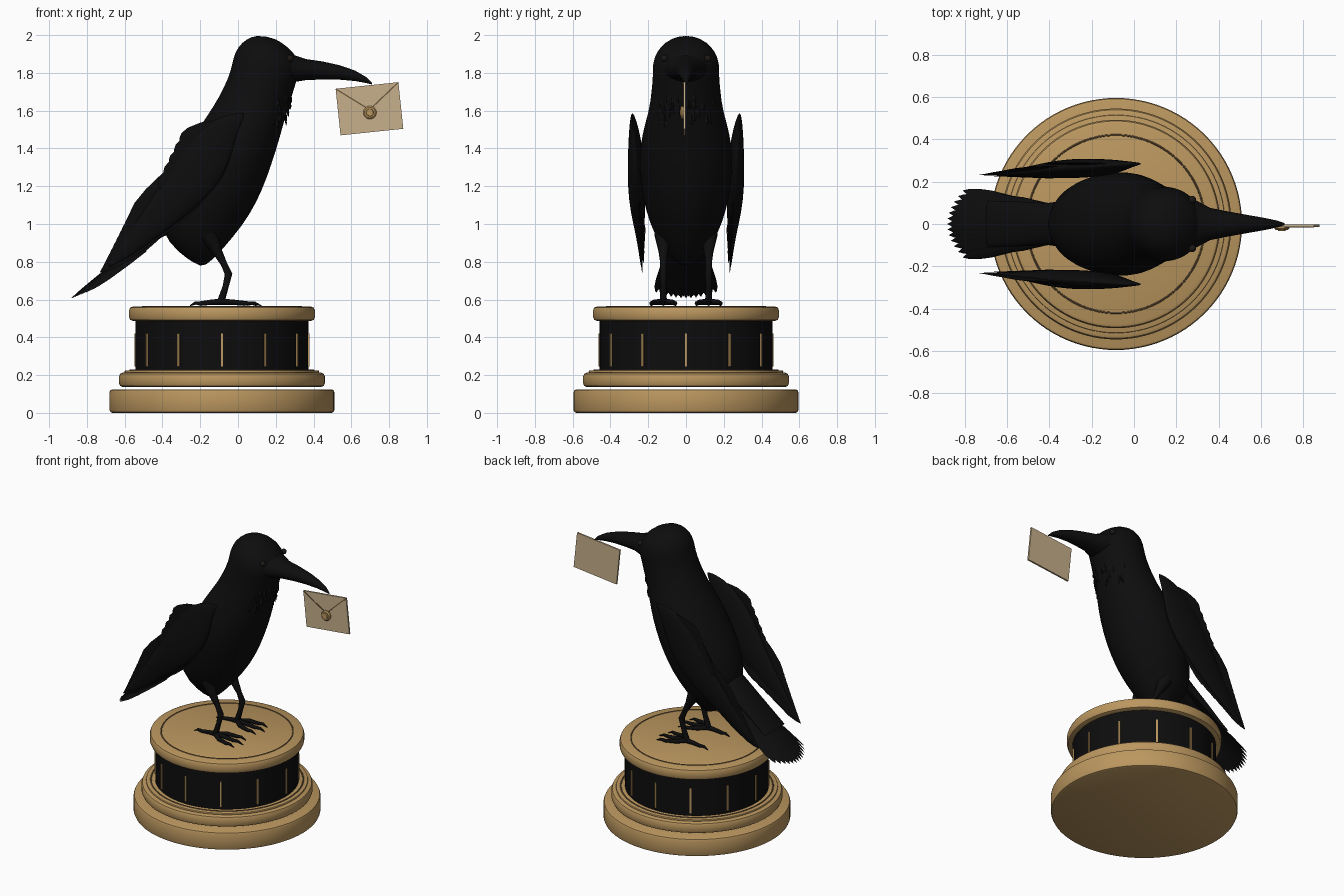
import bpy, bmesh, math, random
from mathutils import Vector, Matrix

if "Cube" in bpy.data.objects:
    bpy.data.objects.remove(bpy.data.objects["Cube"])

random.seed(4)
V = Vector
CX = -0.085  # plinth centre


def mat(name, c):
    m = bpy.data.materials.new(name)
    m.diffuse_color = (*c, 1)
    m.use_nodes = True
    m.node_tree.nodes["Principled BSDF"].inputs["Base Color"].default_value = m.diffuse_color
    return m


BLACK = mat("feather black", (0.004, 0.004, 0.0045))
GOLD = mat("antique gold", (0.50, 0.31, 0.115))
PAPER = mat("parchment", (0.57, 0.43, 0.26))
BROWN = mat("fold brown", (0.16, 0.10, 0.045))
EYE = mat("eye dark", (0.012, 0.009, 0.007))


def finish(bm, name, material, subsurf=0, angle=40):
    bmesh.ops.recalc_face_normals(bm, faces=bm.faces[:])
    me = bpy.data.meshes.new(name)
    bm.to_mesh(me)
    bm.free()
    ob = bpy.data.objects.new(name, me)
    bpy.context.collection.objects.link(ob)
    me.materials.append(material)
    if subsurf:
        ob.modifiers.new("smooth", 'SUBSURF').levels = subsurf
    bpy.ops.object.select_all(action='DESELECT')
    ob.select_set(True)
    bpy.context.view_layer.objects.active = ob
    bpy.ops.object.shade_smooth_by_angle(angle=math.radians(angle))
    return ob


def loft(bm, rings):
    rows = [[bm.verts.new(p) for p in r] for r in rings]
    n = len(rows[0])
    for a, b in zip(rows, rows[1:]):
        for i in range(n):
            bm.faces.new((a[i], a[(i + 1) % n], b[(i + 1) % n], b[i]))
    bm.faces.new(rows[0])
    bm.faces.new(rows[-1])


def oval(c, u, v, n=24):
    return [c + u * math.cos(2 * math.pi * i / n) + v * math.sin(2 * math.pi * i / n) for i in range(n)]


def side_loft(bm, stations, n=24):
    """Stations are back x, back z, front x, front z, centre y, half width."""
    rings = []
    for bx, bz, fx, fz, y, w in stations:
        b, f = V((bx, y, bz)), V((fx, y, fz))
        rings.append(oval((b + f) / 2, (f - b) / 2, V((0, w, 0)), n))
    loft(bm, rings)


def tube(bm, pts, radii, n=10):
    pts = [V(p) for p in pts]
    rings = []
    for i, p in enumerate(pts):
        d = (pts[min(i + 1, len(pts) - 1)] - pts[max(i - 1, 0)]).normalized()
        u = d.cross(V((0, 1, 0)))
        u = u.normalized() if u.length > 0.1 else V((0, 0, 1))
        rings.append(oval(p, u * radii[i], d.cross(u) * radii[i], n))
    loft(bm, rings)


def feather(bm, root, tip, width, normal, thick=0.006):
    """Flat pointed leaf with a raised centre line."""
    root, tip = V(root), V(tip)
    nrm = V(normal).normalized()
    s = (tip - root).cross(nrm).normalized() * width
    rings = []
    for t, w in ((0, .4), (.3, .85), (.65, 1), (.85, .8), (.94, .45), (1, .03)):
        rings.append(oval(root.lerp(tip, t), s * w, nrm * thick * (w + .1), 4))
    loft(bm, rings)


def lathe(name, material, profile, n=96):
    bm = bmesh.new()
    loft(bm, [oval(V((CX, 0, z)), V((r, 0, 0)), V((0, r, 0)), n) for r, z in profile])
    return finish(bm, name, material, angle=30)


def disc(name, r, z0, z1, b):
    k = b * 0.3
    lathe(name, GOLD, [(r - b, z0), (r - k, z0 + k), (r, z0 + b), (r, z1 - b), (r - k, z1 - k), (r - b, z1)])


def ring(name, r, z, tube_r=0.005):
    bm = bmesh.new()
    n, m = 96, 8
    rows = []
    for i in range(n):
        a = 2 * math.pi * i / n
        d = V((math.cos(a), math.sin(a), 0))
        rows.append([bm.verts.new(p) for p in oval(V((CX, 0, z)) + d * r, d * tube_r, V((0, 0, tube_r)), m)])
    for i in range(n):
        for j in range(m):
            a, b = rows[i], rows[(i + 1) % n]
            bm.faces.new((a[j], a[(j + 1) % m], b[(j + 1) % m], b[j]))
    finish(bm, name, BROWN)


# Plinth: stacked gold discs, black drum, thin rings and vertical gold strips
disc("plinth_foot", 0.595, 0.0, 0.125, 0.015)
disc("plinth_step", 0.545, 0.137, 0.213, 0.02)
disc("plinth_collar", 0.515, 0.211, 0.225, 0.005)
lathe("plinth_drum", BLACK, [(0.457, 0.22), (0.457, 0.49)])
disc("plinth_top", 0.492, 0.487, 0.563, 0.02)
ring("top_ring", 0.42, 0.562)
ring("step_ring", 0.485, 0.225)
bm = bmesh.new()
for i in range(12):
    a = i * math.pi / 6
    m = Matrix.Translation((CX, 0, 0.332)) @ Matrix.Rotation(a, 4, 'Z') @ Matrix.Translation((0.457, 0, 0))
    bmesh.ops.create_cube(bm, size=1, matrix=m @ Matrix.Diagonal((0.014, 0.012, 0.175, 1)))
finish(bm, "drum_strips", GOLD)

# Body, neck and head in one loft
bm = bmesh.new()
side_loft(bm, [(bx, bz, fx, fz, 0, w) for bx, bz, fx, fz, w in (
    (-.22, .785, -.18, .772, .03), (-.32, .85, -.115, .83, .10), (-.41, .96, -.025, .93, .17),
    (-.41, 1.10, .065, 1.05, .215), (-.37, 1.23, .13, 1.18, .24), (-.30, 1.36, .18, 1.32, .25),
    (-.215, 1.50, .22, 1.45, .235), (-.13, 1.62, .255, 1.58, .195), (-.07, 1.73, .29, 1.69, .182),
    (-.035, 1.82, .312, 1.765, .175), (-.025, 1.885, .33, 1.81, .178), (.0, 1.94, .32, 1.875, .158),
    (.045, 1.98, .27, 1.935, .115), (.10, 2.0, .19, 1.988, .045))], 32)
finish(bm, "body", BLACK, 1)

# Beak
bm = bmesh.new()
side_loft(bm, [(x, a, x, b, 0, w) for x, a, b, w in (
    (.2, 1.94, 1.73, .14), (.3, 1.893, 1.752, .108), (.36, 1.873, 1.762, .076), (.45, 1.86, 1.765, .058),
    (.54, 1.84, 1.764, .042), (.62, 1.812, 1.757, .028), (.68, 1.777, 1.746, .015), (.71, 1.746, 1.738, .004))])
finish(bm, "beak", BLACK)

# Eyes
bm = bmesh.new()
for s in (-1, 1):
    bmesh.ops.create_uvsphere(bm, u_segments=16, v_segments=10, radius=0.018,
                              matrix=Matrix.Translation((0.275, s * 0.115, 1.877)))
finish(bm, "eyes", EYE)

# Shaggy throat feathers
bm = bmesh.new()
for i in range(36):
    t, a = random.random(), random.uniform(-1.1, 1.1)
    c = V((.10 - .035 * t, 0, 1.74 - .14 * t))
    out = V((math.cos(a), math.sin(a), 0))
    p = c + V((out.x * .178, out.y * .17, 0))
    feather(bm, p, p + out * .012 + V((0, 0, -.09)), .012, out, .005)
finish(bm, "throat_feathers", BLACK)

# Wings: thin leaf-shaped shell with fanned flight feathers
WING = ((.03, 1.59, .04, 1.58, .285, .004), (-.10, 1.575, .0, 1.50, .28, .018),
        (-.23, 1.49, -.03, 1.37, .27, .036), (-.345, 1.35, -.08, 1.24, .265, .044),
        (-.39, 1.26, -.17, 1.13, .262, .046), (-.46, 1.14, -.30, 1.02, .256, .04),
        (-.55, 1.01, -.43, .93, .245, .025), (-.63, .89, -.55, .84, .24, .012),
        (-.70, .77, -.69, .765, .235, .003))
for s, side in ((-1, "left"), (1, "right")):
    bm = bmesh.new()
    side_loft(bm, [(a, b, c, d, s * y, w) for a, b, c, d, y, w in WING])
    finish(bm, side + "_wing", BLACK, 1)
    bm = bmesh.new()
    for i in range(11):
        t = i / 10
        root = V((-.24, s * (.275 - .02 * t), 1.38)).lerp(V((-.22, s * .25, 1.12)), t)
        tip = V((-.575, s * .26, 1.035)).lerp(V((-.73, s * .232, .745)), t)
        feather(bm, root, tip, .042, (.1, s, 0))
    for i in range(5):  # short coverts on the rear edge
        t = i / 4
        root = V((-.12, s * .285, 1.53)).lerp(V((-.24, s * .28, 1.34)), t)
        tip = V((-.31, s * .285, 1.43)).lerp(V((-.42, s * .285, 1.19)), t)
        feather(bm, root, tip, .05, (.1, s, 0))
    for i in range(5):  # inner lower edge
        t = i / 4
        tip = V((-.42, s * .215, .95)).lerp(V((-.66, s * .225, .79)), t)
        feather(bm, (-.2, s * .25, 1.12), tip, .03, (.1, s, 0))
    finish(bm, side + "_wing_feathers", BLACK)

# Tail: root fairing and two layers of fanned feathers
bm = bmesh.new()
side_loft(bm, [(-.30, 1.16, -.25, .90, 0, .12), (-.42, 1.06, -.38, .94, 0, .10),
               (-.55, .93, -.51, .88, 0, .105), (-.70, .785, -.68, .77, 0, .11)], 20)
finish(bm, "tail_root", BLACK)
bm = bmesh.new()
for layer in range(2):
    n = 13 + layer
    for i in range(n):
        t = 2 * i / (n - 1) - 1
        drop = .04 * t * t + .012 * layer
        root = V((-.34, .065 * t, 1.05 - drop))
        tip = V((-.882 + .075 * t * t + .02 * layer, .158 * t, .607 + .03 * t * t + .01 * layer))
        mid = root.lerp(tip, .55) + V((-.012, 0, -.012 - drop * .4))
        feather(bm, root, mid.lerp(tip, .2), .026, (-.6, t * .5, .7))
        feather(bm, mid + (root - tip) * .25, tip, .026, (-.6, t * .5, .7))
finish(bm, "tail_feathers", BLACK)

# Legs and clawed feet
for s, side in ((-1, "left"), (1, "right")):
    y = s * .12
    bm = bmesh.new()
    tube(bm, [(-.16, y, .95), (-.11, y, .855), (-.075, y, .79), (-.05, y, .735), (-.065, y, .67), (-.092, y, .585)],
         [.05, .026, .017, .02, .016, .02])
    for i in range(5):  # small spurs down the shank
        z = .62 + i * .028
        tube(bm, [(-.05 - (.74 - z) * .27, y, z), (-.035 - (.74 - z) * .27, y, z - .012)], [.012, .003], 6)
    for dx, dy in ((.215, 0), (.19, .065), (.19, -.065), (-.165, 0)):
        o = V((-.09, y, .588))
        tube(bm, [o, o + V((dx * .3, dy * .75, -.002)), o + V((dx * .65, dy * .95, -.009)),
                  o + V((dx * .82, dy, -.006)), o + V((dx, dy, -.021))], [.017, .014, .012, .009, .002], 8)
    finish(bm, side + "_leg", BLACK, angle=60)

# Sealed envelope hanging from the beak tip
PLACE = Matrix.Translation((.696, -.008, 1.61)) @ Matrix.Rotation(math.radians(-6), 4, 'Y')


def strip(bm, a, b, w, y0, y1):
    a, b = V((a[0], 0, a[1])), V((b[0], 0, b[1]))
    d = (b - a).normalized()
    u, k = d.cross(V((0, 1, 0))) * w, V((0, (y1 - y0) / 2, 0))
    m = V((0, (y0 + y1) / 2, 0))
    loft(bm, [[PLACE @ (p + m + q) for q in (u + k, u - k, -u - k, -u + k)] for p in (a, b)])


bm = bmesh.new()
strip(bm, (-.167, 0), (.167, 0), .124, -.006, .006)
finish(bm, "envelope", PAPER)
bm = bmesh.new()
for s in (-1, 1):
    strip(bm, (s * .165, .122), (0, -.005), .0035, -.009, -.004)
finish(bm, "envelope_fold", BROWN)
bm = bmesh.new()
loft(bm, [oval(PLACE @ V((0, y, -.02)), V((r, 0, 0)), V((0, 0, r)), 28)
          for r, y in ((.035, -.004), (.035, -.014), (.028, -.02), (.02, -.02), (.018, -.024))])
finish(bm, "wax_seal", GOLD)
